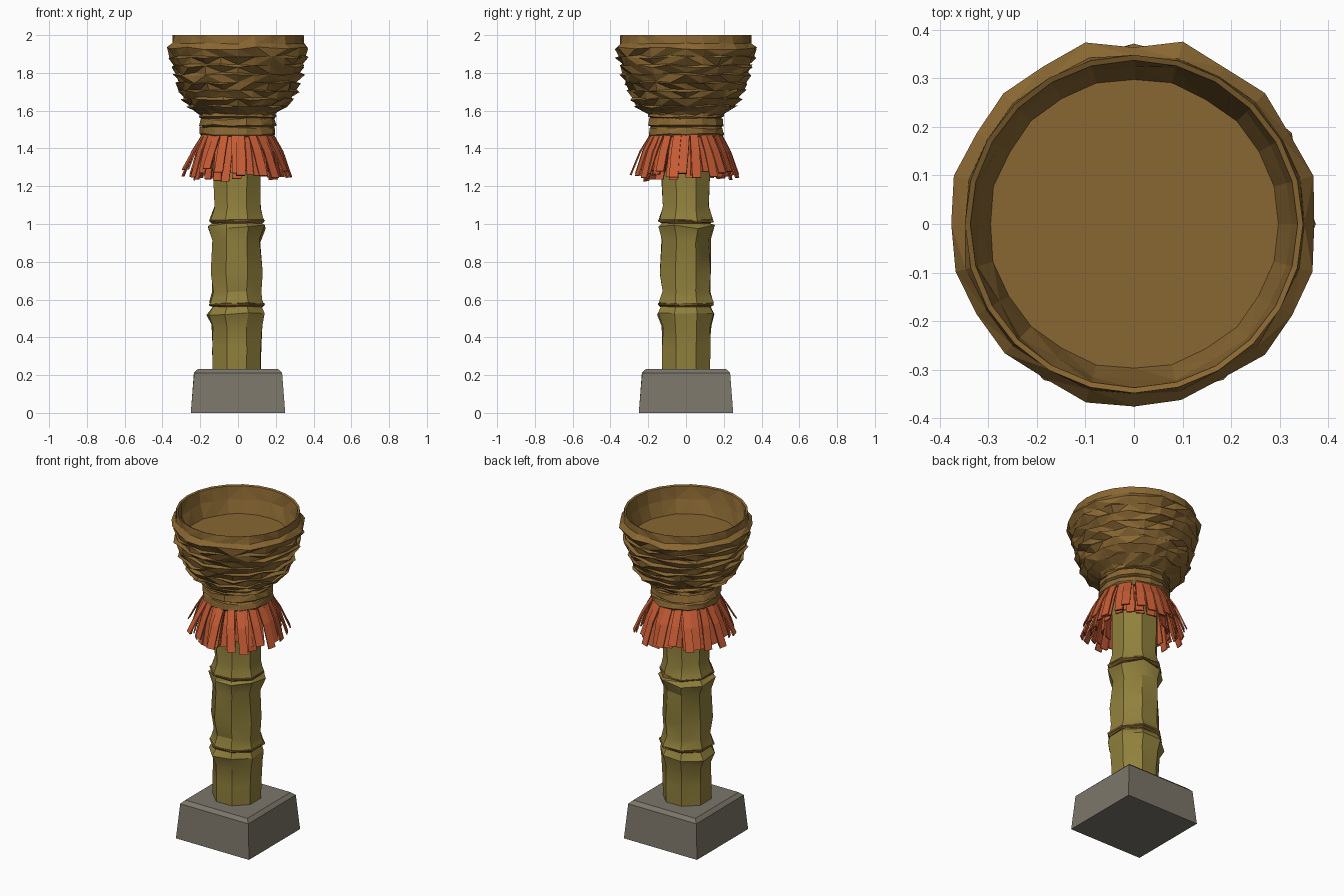
import bpy, bmesh, math, random
from math import cos, sin, pi, radians
from mathutils import Vector

if "Cube" in bpy.data.objects:
    bpy.data.objects.remove(bpy.data.objects["Cube"])

random.seed(4)


def material(name, rgb):
    m = bpy.data.materials.new(name)
    m.diffuse_color = (*rgb, 1)
    m.use_nodes = True
    m.node_tree.nodes["Principled BSDF"].inputs["Base Color"].default_value = m.diffuse_color
    return m


STONE = material("stone grey", (0.20, 0.18, 0.145))
BAMBOO = material("bamboo olive", (0.28, 0.215, 0.045))
WICKER = material("wicker brown", (0.25, 0.135, 0.032))
STRAW = material("red straw", (0.56, 0.105, 0.035))


def finish(name, bm, mat, angle=None):
    """Turn a bmesh into a named object, flat or smooth by angle."""
    bmesh.ops.recalc_face_normals(bm, faces=bm.faces)
    me = bpy.data.meshes.new(name)
    bm.to_mesh(me)
    bm.free()
    me.materials.append(mat)
    ob = bpy.data.objects.new(name, me)
    bpy.context.collection.objects.link(ob)
    if angle:
        bpy.ops.object.select_all(action='DESELECT')
        ob.select_set(True)
        bpy.context.view_layer.objects.active = ob
        bpy.ops.object.shade_smooth_by_angle(angle=radians(angle))
    return ob


def lathe(name, profile, sides, mat, jitter=0.0, weave=0.0, turn=0.0, cx=0.0, angle=None):
    """Closed lathe of (radius, z, wobble) rings; weave shifts alternate verts."""
    bm = bmesh.new()
    rings = []
    for k, (r, z, wob) in enumerate(profile):
        ring = []
        for i in range(sides):
            a = turn + 2 * pi * i / sides
            over = weave * wob * (1 if (i + k // 2) % 2 else -1)
            rr = r + over + random.uniform(-jitter, jitter) * wob
            zz = z + random.uniform(-jitter, jitter) * wob
            ring.append(bm.verts.new((cx + rr * cos(a), rr * sin(a), zz)))
        rings.append(ring)
    for lo, hi in zip(rings, rings[1:]):
        for i in range(sides):
            j = (i + 1) % sides
            quad = (lo[i], lo[j], hi[j], hi[i])
            if random.random() < 0.5:
                bm.faces.new(quad[:3])
                bm.faces.new((quad[0], quad[2], quad[3]))
            else:
                bm.faces.new((quad[0], quad[1], quad[3]))
                bm.faces.new(quad[1:])
    bm.faces.new(rings[0])
    bm.faces.new(rings[-1])
    return finish(name, bm, mat, angle)


# Stone foot: tapered block with softened top edges
bm = bmesh.new()
bmesh.ops.create_cube(bm, size=1)
for v in bm.verts:
    top = v.co.z > 0
    h = 0.232 if top else 0.25
    v.co = (math.copysign(h, v.co.x), math.copysign(h, v.co.y), 0.232 if top else 0)
top_edges = [e for e in bm.edges if all(v.co.z > 0.1 for v in e.verts)]
bmesh.ops.bevel(bm, geom=top_edges, offset=0.02, segments=1, affect='EDGES')
finish("stone_foot", bm, STONE, 40)

# Bamboo post with two swollen joints
post = [(0.138, 0.21, 0.3), (0.137, 0.35, 0.5), (0.137, 0.46, 1),
        (0.163, 0.525, 1), (0.140, 0.562, 0.3), (0.156, 0.580, 0.4),
        (0.150, 0.60, 0.5), (0.137, 0.64, 0.5), (0.145, 0.74, 0.5), (0.134, 0.91, 1),
        (0.155, 0.985, 1), (0.136, 1.005, 0.3), (0.154, 1.022, 0.4),
        (0.145, 1.045, 0.5), (0.132, 1.09, 0.6), (0.137, 1.25, 0.5), (0.135, 1.47, 0)]
lathe("bamboo_post", post, 8, BAMBOO, 0.011, turn=pi / 8, cx=-0.006, angle=28)

# Thin brown bindings in the joint grooves
for n, z in (("lower_binding", 0.570), ("upper_binding", 1.012)):
    lathe(n, [(0.145, z - 0.008, 1), (0.158, z, 1), (0.158, z + 0.008, 1),
              (0.145, z + 0.012, 1)], 8, WICKER, 0.003, turn=pi / 8, cx=-0.006)

# Straw skirt: flared strips in layers
bm = bmesh.new()
layers = ((26, 0.190, 0.285, 1.265), (24, 0.175, 0.250, 1.245), (20, 0.16, 0.205, 1.25))
for count, r_top, r_end, z_end in layers:
    for i in range(count):
        a = 2 * pi * (i + random.uniform(-0.25, 0.25)) / count
        out, side = Vector((cos(a), sin(a), 0)), Vector((-sin(a), cos(a), 0))
        skew = random.uniform(-0.025, 0.025)
        end_r, end_z = r_end + random.uniform(-0.02, 0.015), z_end + random.uniform(-0.02, 0.035)
        mid_r = r_top + (end_r - r_top) * 0.52
        prev = None
        for r, z, w, s in ((r_top, 1.475, 0.021, 0), (mid_r, 1.385, 0.023, skew * 0.4),
                           (end_r, end_z, 0.024, skew)):
            c = out * r + side * s + Vector((0, 0, z))
            pair = [bm.verts.new(c - side * w), bm.verts.new(c + side * w)]
            if prev:
                bm.faces.new((prev[0], pair[0], pair[1], prev[1]))
            prev = pair
skirt = finish("straw_skirt", bm, STRAW)
mod = skirt.modifiers.new("thickness", 'SOLIDIFY')
mod.thickness = 0.007

# Wrapped collar under the basket
collar = [(0.135, 1.462, 0), (0.188, 1.462, 0.5), (0.202, 1.475, 1), (0.198, 1.508, 1),
          (0.188, 1.514, 0.5), (0.203, 1.524, 1), (0.196, 1.555, 1),
          (0.190, 1.560, 0.5), (0.206, 1.566, 1), (0.200, 1.585, 1), (0.15, 1.59, 0)]
lathe("wrapped_collar", collar, 14, WICKER, 0.006)

# Woven basket: stacked rows that each flare outward, then rim and inner floor
rows = [(0.218, 1.585), (0.262, 1.622), (0.294, 1.662), (0.309, 1.705), (0.325, 1.748),
        (0.337, 1.793), (0.350, 1.838), (0.361, 1.884)]
basket = [(0.19, 1.57, 0)]
for (r, z), (r2, z2) in zip(rows, rows[1:] + [(0.372, 1.932)]):
    basket += [(r - 0.010, z + 0.004, 1), (r2 + 0.004, z2 - 0.002, 1)]
basket += [(0.352, 1.955, 0.5), (0.348, 2.0, 0), (0.337, 1.995, 0),
           (0.325, 1.92, 0.6), (0.298, 1.84, 0.2)]
lathe("woven_basket", basket, 24, WICKER, 0.008, weave=0.007)
